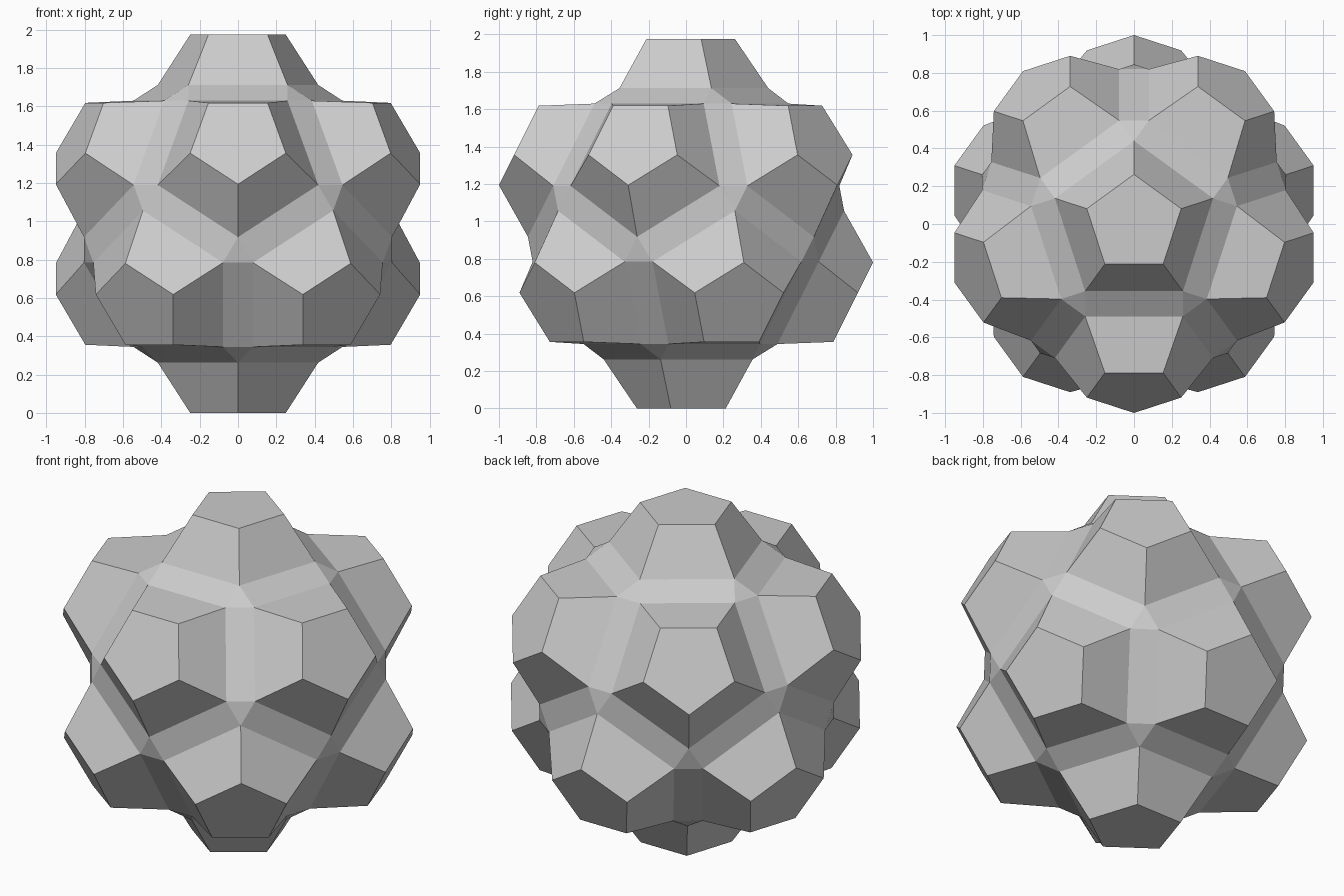
import bpy, bmesh
from math import sin, cos, atan, radians
from mathutils import Vector

if "Cube" in bpy.data.objects:
    bpy.data.objects.remove(bpy.data.objects["Cube"])

CAP_H, CAP_R = 0.987, 0.2625     # distance from centre and radius of outer pentagons
BASE_H, BASE_R = 0.725, 0.440    # same for the pentagons at the foot of each stud

# twelve five-fold axes: two poles and two staggered rings
tilt = atan(2)
axes = [Vector((0, 0, 1)), Vector((0, 0, -1))]
for k in range(5):
    a = radians(-90 + 72 * k)
    ring = Vector((sin(tilt) * cos(a), sin(tilt) * sin(a), cos(tilt)))
    axes += [ring, -ring]

bm = bmesh.new()

# core: hull of the twelve foot pentagons, corners pointing away from the neighbours
for n in axes:
    for m in axes:
        if 0.3 < n.dot(m) < 0.6:
            away = -(m - n * n.dot(m)).normalized()
            bm.verts.new(n * BASE_H + away * BASE_R)
bmesh.ops.convex_hull(bm, input=bm.verts[:])
bmesh.ops.dissolve_limit(bm, angle_limit=radians(1), verts=bm.verts[:], edges=bm.edges[:])
bmesh.ops.recalc_face_normals(bm, faces=bm.faces[:])

# studs: extrude each pentagon outward and taper it
pentagons = [f for f in bm.faces if len(f.verts) == 5]
for f in bmesh.ops.extrude_discrete_faces(bm, faces=pentagons)["faces"]:
    c = f.calc_center_median()
    n = c.normalized()
    for v in f.verts:
        v.co = n * CAP_H + (v.co - c) * (CAP_R / BASE_R)

# stand on the ground
bmesh.ops.recalc_face_normals(bm, faces=bm.faces[:])
bmesh.ops.translate(bm, vec=(0, 0, CAP_H), verts=bm.verts[:])

mesh = bpy.data.meshes.new("studded_polyhedron")
bm.to_mesh(mesh)
bm.free()
bpy.context.collection.objects.link(bpy.data.objects.new("studded_polyhedron", mesh))
